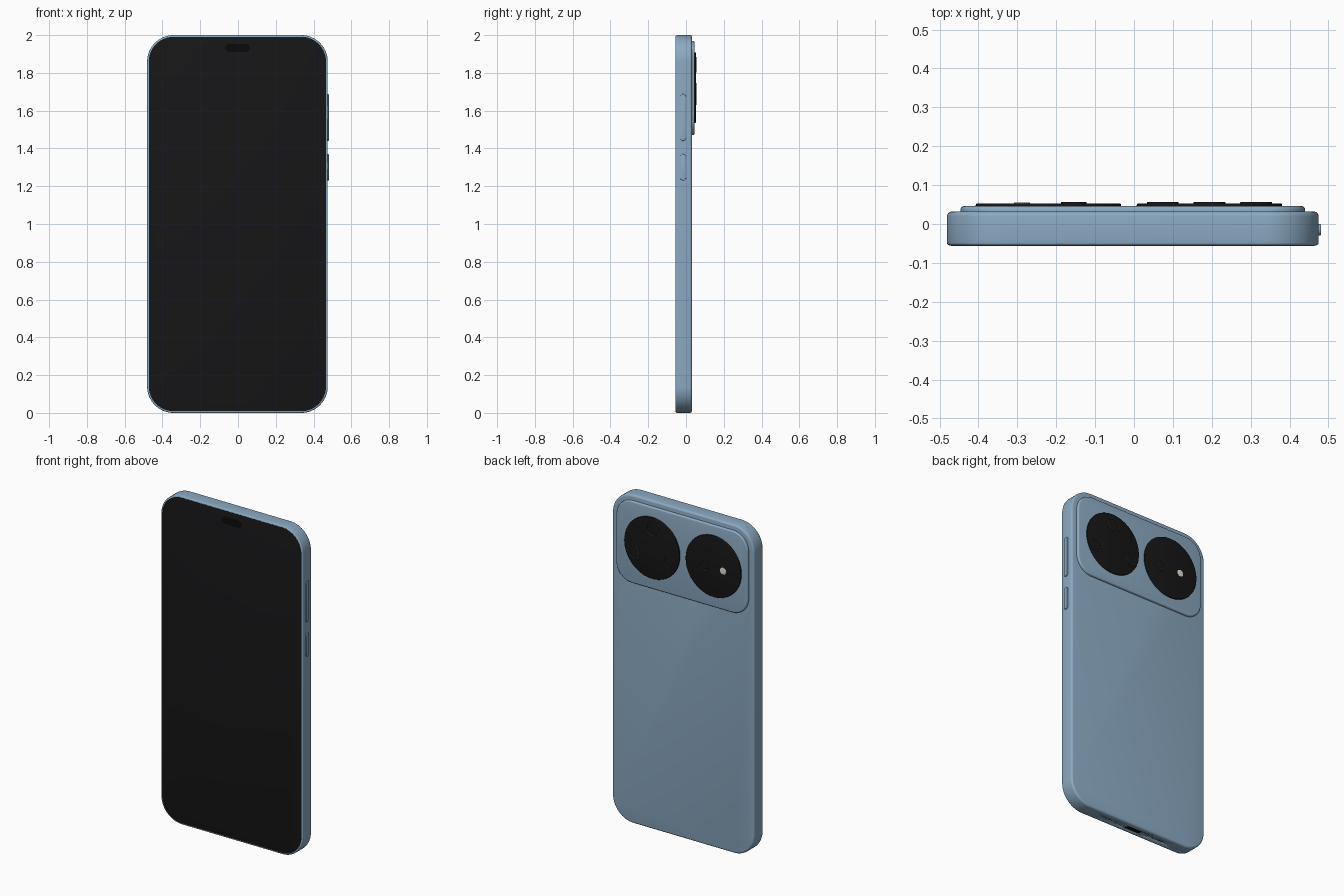
import bpy, bmesh, math

if "Cube" in bpy.data.objects:
    bpy.data.objects.remove(bpy.data.objects["Cube"])

CX = -0.003  # middle of the body in x


def material(name, rgb):
    m = bpy.data.materials.new(name)
    m.diffuse_color = (*rgb, 1)
    m.use_nodes = True
    m.node_tree.nodes["Principled BSDF"].inputs["Base Color"].default_value = m.diffuse_color
    return m


BLUE = material("blue_shell", (0.26, 0.40, 0.54))
BLACK = material("black_glass", (0.008, 0.008, 0.009))
DARK = material("dark_hole", (0.003, 0.003, 0.003))
RIM = material("lens_rim", (0.03, 0.03, 0.035))
FLASH = material("flash_cream", (0.75, 0.74, 0.66))

# local (u, v, depth) -> world, by facing axis
MAPS = {'X': lambda u, v, d: (d, u, v),
        'Y': lambda u, v, d: (u, d, v),
        'Z': lambda u, v, d: (u, v, d)}


def outline(w, h, r, n):
    pts = []
    for k, (sx, sy) in enumerate([(1, 1), (-1, 1), (-1, -1), (1, -1)]):
        for i in range(n + 1):
            a = math.pi / 2 * (k + i / n)
            pts.append((sx * (w / 2 - r) + r * math.cos(a),
                        sy * (h / 2 - r) + r * math.sin(a)))
    return pts


def slab(name, axis, centers, w, h, r, profile, mat, n=12):
    """Rounded-rectangle solids; profile is a list of (depth, inset)."""
    bm = bmesh.new()
    for cu, cv in centers:
        rings = []
        for d, s in profile:
            pts = outline(w - 2 * s, h - 2 * s, max(r - s, 0.0005), n)
            rings.append([bm.verts.new(MAPS[axis](cu + u, cv + v, d)) for u, v in pts])
        m = len(rings[0])
        for a, b in zip(rings, rings[1:]):
            for i in range(m):
                j = (i + 1) % m
                bm.faces.new((a[i], a[j], b[j], b[i]))
        bm.faces.new(rings[0])
        bm.faces.new(rings[-1])
    bmesh.ops.remove_doubles(bm, verts=bm.verts, dist=1e-5)
    bmesh.ops.recalc_face_normals(bm, faces=bm.faces)
    me = bpy.data.meshes.new(name)
    bm.to_mesh(me)
    bm.free()
    me.materials.append(mat)
    ob = bpy.data.objects.new(name, me)
    bpy.context.collection.objects.link(ob)
    bpy.ops.object.select_all(action='DESELECT')
    ob.select_set(True)
    bpy.context.view_layer.objects.active = ob
    bpy.ops.object.shade_smooth_by_angle(angle=math.radians(35))
    return ob


def disc(name, centers, rad, profile, mat, n=12):
    return slab(name, 'Y', centers, 2 * rad, 2 * rad, rad, profile, mat, n)


def fillet(d, r, sign, steps=4):
    """Quarter-round edge ending at depth d; sign = outward direction."""
    pts = []
    for i in range(steps + 1):
        a = math.pi / 2 * i / steps
        pts.append((d - sign * r * (1 - math.sin(a)), r * (1 - math.cos(a))))
    return pts


# body shell with rounded front and back edges
body = slab("body", 'Y', [(CX, 1.0)], 0.956, 2.0, 0.14,
            fillet(-0.055, 0.007, -1)[::-1] + fillet(0.032, 0.012, 1), BLUE, 16)

# front glass and sensor pill
slab("screen", 'Y', [(CX, 1.0)], 0.938, 1.982, 0.131,
     [(-0.050, 0), (-0.0555, 0), (-0.0562, 0.002)], BLACK, 16)
slab("front_sensor_pill", 'Y', [(CX, 1.932)], 0.132, 0.044, 0.022,
     [(-0.055, 0), (-0.0565, 0)], DARK, 8)

# side buttons
for name, z, length in (("volume_button", 1.564, 0.248), ("power_button", 1.30, 0.14)):
    slab(name, 'X', [(-0.015, z)], 0.030, length, 0.0145,
         [(0.465, 0)] + fillet(0.481, 0.003, 1, 3), BLUE, 6)

# raised camera plate
slab("camera_plate", 'Y', [(CX, 1.719)], 0.886, 0.498, 0.105,
     [(0.025, 0)] + fillet(0.046, 0.009, 1), BLUE, 14)

# two large camera discs
DISCS = [(0.194, 1.722), (-0.220, 1.722)]
disc("camera_discs", DISCS, 0.187, [(0.04, 0)] + fillet(0.053, 0.004, 1, 3), BLACK, 20)

# lenses: raised rims with sunken glass
(ax, az), (bx, bz) = DISCS
big = [(ax, az + 0.12), (ax - 0.12, az - 0.05), (ax + 0.12, az - 0.05)]
small = [(bx + 0.065, bz - 0.008)]
for label, centers, rad in (("main", big, 0.041), ("side", small, 0.033)):
    disc(label + "_lens_rim", centers, rad,
         [(0.048, 0), (0.0555, 0), (0.0562, 0.001), (0.0562, 0.006), (0.0538, 0.008)], RIM)
    disc(label + "_lens_glass", centers, rad - 0.008,
         [(0.05, 0), (0.0542, 0), (0.0549, 0.008), (0.0552, 0.018)], BLACK)

# flash
disc("flash", [(bx - 0.068, bz - 0.01)], 0.021,
     [(0.048, 0), (0.0545, 0), (0.0555, 0.006)], FLASH)

# charging port and speaker holes cut into the bottom
YC = -0.012
holes = [(CX + s * (0.105 + 0.021 * i), YC) for s in (-1, 1) for i in range(6)]
for name, centers, w, h, n in (("charging_port", [(CX, YC)], 0.11, 0.034, 8),
                               ("speaker_holes", holes, 0.012, 0.012, 3)):
    cutter = slab(name + "_cutter", 'Z', centers, w, h, h / 2,
                  [(-0.02, 0), (0.02, 0)], DARK, n)
    cutter.hide_render = True
    cutter.hide_set(True)
    mod = body.modifiers.new(name, 'BOOLEAN')
    mod.operation = 'DIFFERENCE'
    mod.solver = 'EXACT'
    mod.object = cutter
    slab(name + "_floor", 'Z', centers, w + 0.001, h + 0.001, h / 2,
         [(0.004, 0), (0.022, 0)], DARK, n)
